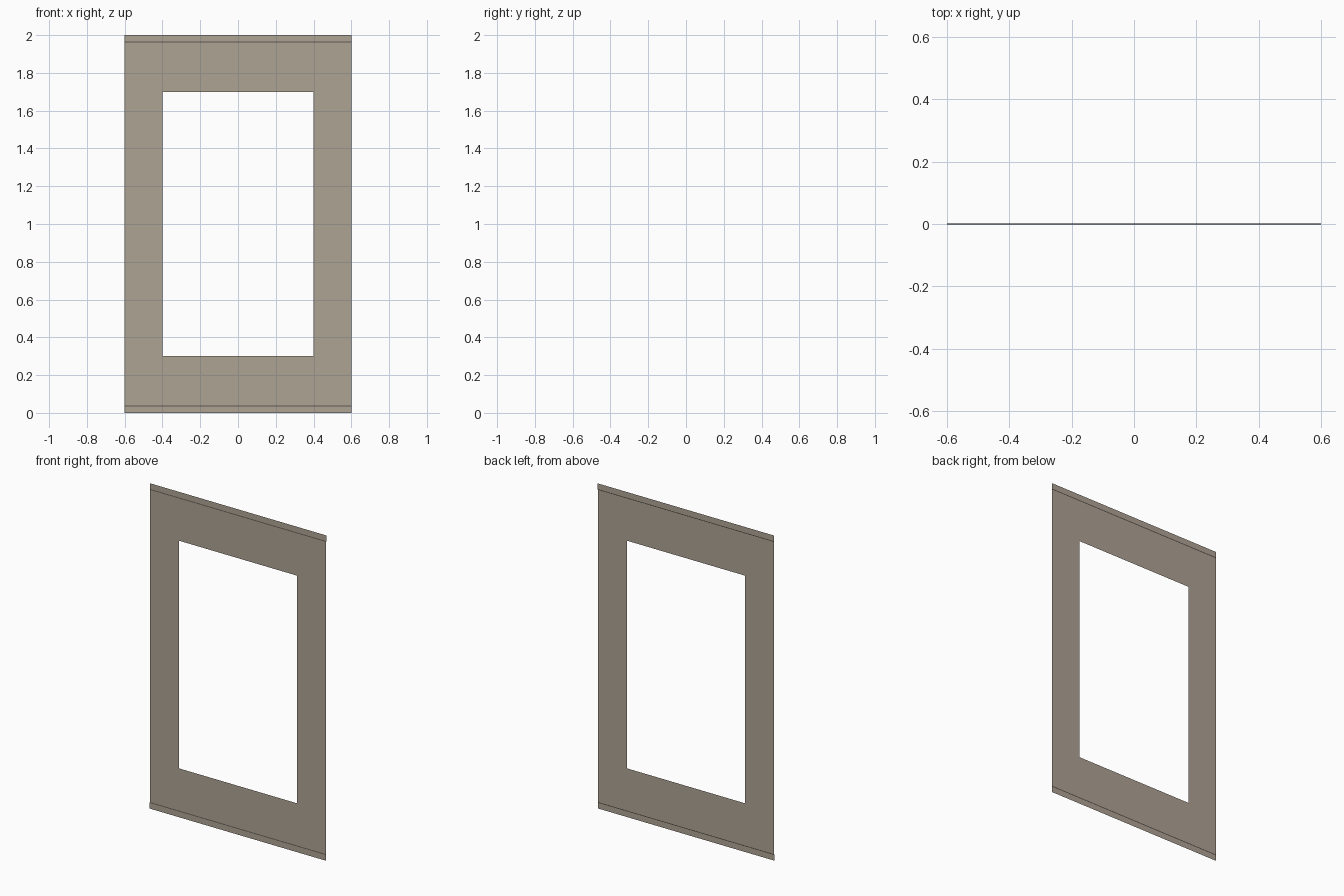
import bpy, bmesh

if "Cube" in bpy.data.objects:
    bpy.data.objects.remove(bpy.data.objects["Cube"])

HALF_W, HEIGHT, LIP, STEP, SEAM = 0.6, 2.0, 0.04, 0.001, 0.005
OPEN_X, OPEN_Z0, OPEN_Z1 = 0.4, 0.3, 1.7


def material(name, color):
    mat = bpy.data.materials.new(name)
    mat.diffuse_color = (*color, 1)
    mat.use_nodes = True
    mat.node_tree.nodes["Principled BSDF"].inputs["Base Color"].default_value = mat.diffuse_color
    return mat


taupe = material("taupe", (0.43, 0.37, 0.30))
dark = material("dark_seam", (0.10, 0.085, 0.07))


def make_object(name, build):
    bm = bmesh.new()
    build(bm)
    mesh = bpy.data.meshes.new(name)
    bm.to_mesh(mesh)
    bm.free()
    mesh.materials.append(taupe)
    mesh.materials.append(dark)
    obj = bpy.data.objects.new(name, mesh)
    bpy.context.collection.objects.link(obj)
    return obj


# Flat panel with a rectangular opening, facing -y
def panel(bm):
    def ring(x, z0, z1):
        return [bm.verts.new((px, 0, pz))
                for px, pz in ((-x, z0), (x, z0), (x, z1), (-x, z1))]
    outer = ring(HALF_W, LIP, HEIGHT - LIP)
    inner = ring(OPEN_X, OPEN_Z0, OPEN_Z1)
    for i in range(4):
        j = (i + 1) % 4
        bm.faces.new((outer[i], outer[j], inner[j], inner[i]))


# Thin edge strip joined to the panel by a narrow dark seam
def strip(z_inner, z_outer, y):
    def build(bm):
        up = 1 if z_outer > z_inner else -1
        profile = ((0, z_inner), (y, z_inner + up * SEAM), (y, z_outer))
        rows = [[bm.verts.new((x, py, pz)) for x in (-HALF_W, HALF_W)]
                for py, pz in profile]
        for i, (a, b) in enumerate(zip(rows, rows[1:])):
            quad = (a[0], a[1], b[1], b[0])
            face = bm.faces.new(quad if up > 0 else quad[::-1])
            face.material_index = 1 if i == 0 else 0
    return build


make_object("frame_panel", panel)
make_object("top_strip", strip(HEIGHT - LIP, HEIGHT, STEP))
make_object("bottom_strip", strip(LIP, 0.0, -STEP))
